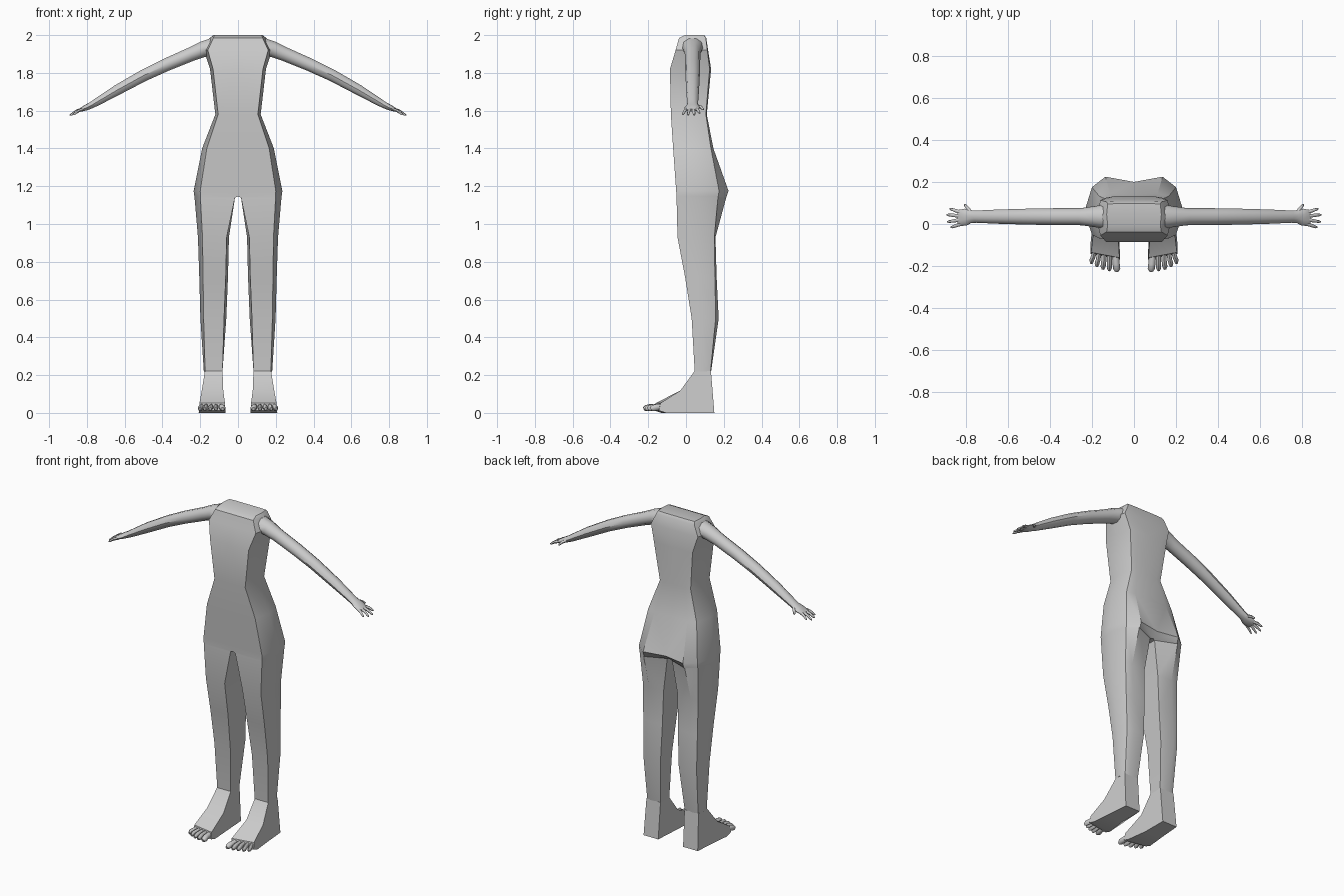
import bpy, bmesh, math
from mathutils import Vector


def finish(name, bm, angle=30):
    """Turn the right-hand-side bmesh into a mirrored, smooth-by-angle object."""
    bmesh.ops.recalc_face_normals(bm, faces=bm.faces)
    me = bpy.data.meshes.new(name)
    bm.to_mesh(me)
    bm.free()
    ob = bpy.data.objects.new(name, me)
    bpy.context.collection.objects.link(ob)
    mod = ob.modifiers.new("Mirror", 'MIRROR')
    mod.use_clip = True
    bpy.ops.object.select_all(action='DESELECT')
    ob.select_set(True)
    bpy.context.view_layer.objects.active = ob
    bpy.ops.object.shade_smooth_by_angle(angle=math.radians(angle))
    return ob


def bridge(bm, rings, start=True, end=True):
    """Skin a list of coordinate rings, with optional caps."""
    vs = [[bm.verts.new(p) for p in r] for r in rings]
    n = len(vs[0])
    for a, b in zip(vs, vs[1:]):
        for i in range(n):
            j = (i + 1) % n
            bm.faces.new((a[i], a[j], b[j], b[i]))
    if start:
        bm.faces.new(vs[0])
    if end:
        bm.faces.new(vs[-1])


def tube(bm, stations, n=8):
    """Limb along stations (x, y, z, half width, half thickness)."""
    pts = [Vector(s[:3]) for s in stations]
    rings = []
    for i, s in enumerate(stations):
        d = (pts[min(i + 1, len(pts) - 1)] - pts[max(i - 1, 0)]).normalized()
        side = d.cross(Vector((0, 0, 1))).normalized()
        up = side.cross(d)
        rings.append([pts[i] + side * s[3] * math.cos(t) + up * s[4] * math.sin(t)
                      for t in (2 * math.pi * k / n for k in range(n))])
    bridge(bm, rings)


# Torso and legs: z, inner x, front y, front corner x, side x,
# back corner y, buttock y, inner back y
levels = [
    (2.00, 0, -0.005, 0.125, 0.130, 0.095, 0.097, 0.097),
    (1.985, 0, -0.037, 0.130, 0.150, 0.105, 0.107, 0.107),
    (1.92, 0, -0.055, 0.160, 0.180, 0.113, 0.117, 0.117),
    (1.82, 0, -0.085, 0.132, 0.148, 0.125, 0.133, 0.133),
    (1.58, 0, -0.080, 0.105, 0.120, 0.105, 0.110, 0.110),
    (1.40, 0, -0.068, 0.165, 0.190, 0.132, 0.145, 0.142),
    (1.175, 0, -0.052, 0.200, 0.235, 0.175, 0.225, 0.200),
    (1.145, 0, -0.050, 0.199, 0.231, 0.170, 0.215, 0.165),
    (1.14, 0.016, -0.050, 0.199, 0.230, 0.169, 0.213, 0.160),
    (0.93, 0.048, -0.045, 0.188, 0.212, 0.150, 0.156, 0.150),
    (0.72, 0.053, -0.005, 0.185, 0.205, 0.153, 0.162, 0.155),
    (0.50, 0.062, 0.030, 0.182, 0.199, 0.157, 0.173, 0.160),
    (0.22, 0.082, 0.046, 0.174, 0.181, 0.130, 0.133, 0.130),
]
rings = []
for z, xi, yf, xf, xs, yd, ye, yb in levels:
    front_in = xi + (0.012 if 0.3 < z < 1.0 else 0)
    rings.append([(front_in, yf, z), (xf, yf, z), (xs, (yf + yd) * 0.5, z),
                  (xf, yd, z), (xi + (xf - xi) * 0.68, ye, z), (xi, yb, z)])
bm = bmesh.new()
bridge(bm, rings, end=False)
centre = [f for f in bm.faces if all(abs(v.co.x) < 1e-5 for v in f.verts)]
bmesh.ops.delete(bm, geom=centre, context='FACES_ONLY')
finish("torso_and_legs", bm, 32)

# Feet: side profile y, z, inner x, outer x
profile = [(0.132, 0.222, 0.082, 0.178), (0.046, 0.222, 0.082, 0.175),
           (-0.03, 0.118, 0.078, 0.192), (-0.16, 0.052, 0.069, 0.204),
           (-0.168, 0.012, 0.067, 0.207), (-0.13, 0.0, 0.067, 0.208),
           (0.0, 0.0, 0.085, 0.197), (0.15, 0.0, 0.085, 0.185)]
bm = bmesh.new()
bridge(bm, [[(p[2], p[0], p[1]) for p in profile], [(p[3], p[0], p[1]) for p in profile]])
# trim the outer front corner back so the toe line slants
for v in bm.verts:
    if v.co.x > 0.15 and v.co.y < -0.12:
        v.co.y += 0.025
finish("foot", bm, 30)

# Toes, big toe on the inside
bm = bmesh.new()
for i, (x, tip, r) in enumerate([(0.085, -0.225, 0.017), (0.117, -0.222, 0.012),
                                 (0.144, -0.215, 0.012), (0.170, -0.203, 0.011),
                                 (0.193, -0.187, 0.011)]):
    fan = 0.003 * (i - 1)
    tube(bm, [(x - fan, tip + 0.08, 0.032, r, 0.016), (x, tip + 0.035, 0.030, r, 0.017),
              (x + fan, tip + 0.012, 0.025, r, 0.016), (x + fan, tip, 0.021, r * 0.55, 0.009)])
finish("toes", bm, 50)

# Arms from shoulder to wrist, then palm
bm = bmesh.new()
tube(bm, [(0.12, 0.035, 1.940, 0.062, 0.052), (0.185, 0.035, 1.925, 0.050, 0.044),
          (0.25, 0.035, 1.898, 0.041, 0.039), (0.38, 0.035, 1.843, 0.040, 0.036),
          (0.50, 0.035, 1.786, 0.038, 0.033), (0.64, 0.035, 1.709, 0.034, 0.029),
          (0.75, 0.035, 1.644, 0.029, 0.021), (0.775, 0.035, 1.630, 0.030, 0.018),
          (0.80, 0.033, 1.618, 0.040, 0.016), (0.828, 0.029, 1.606, 0.039, 0.011),
          (0.838, 0.029, 1.602, 0.034, 0.007)], 10)
finish("arm", bm, 40)

# Fingers and thumb: base x, y and tip x, y, z
bm = bmesh.new()
for bx, by, tx, ty, tz in [(0.822, 0.055, 0.877, 0.073, 1.586), (0.826, 0.038, 0.891, 0.044, 1.576),
                           (0.826, 0.020, 0.888, 0.010, 1.576), (0.818, 0.002, 0.872, -0.017, 1.580),
                           (0.778, 0.058, 0.806, 0.094, 1.606)]:
    a, b = Vector((bx, by, 1.608 if bx > 0.8 else 1.626)), Vector((tx, ty, tz))
    mid = a.lerp(b, 0.5) + Vector((0, 0, 0.004))
    tube(bm, [(*a, 0.009, 0.009), (*mid, 0.008, 0.008),
              (*a.lerp(b, 0.88), 0.006, 0.006), (*b, 0.003, 0.003)], 6)
finish("fingers", bm, 60)
